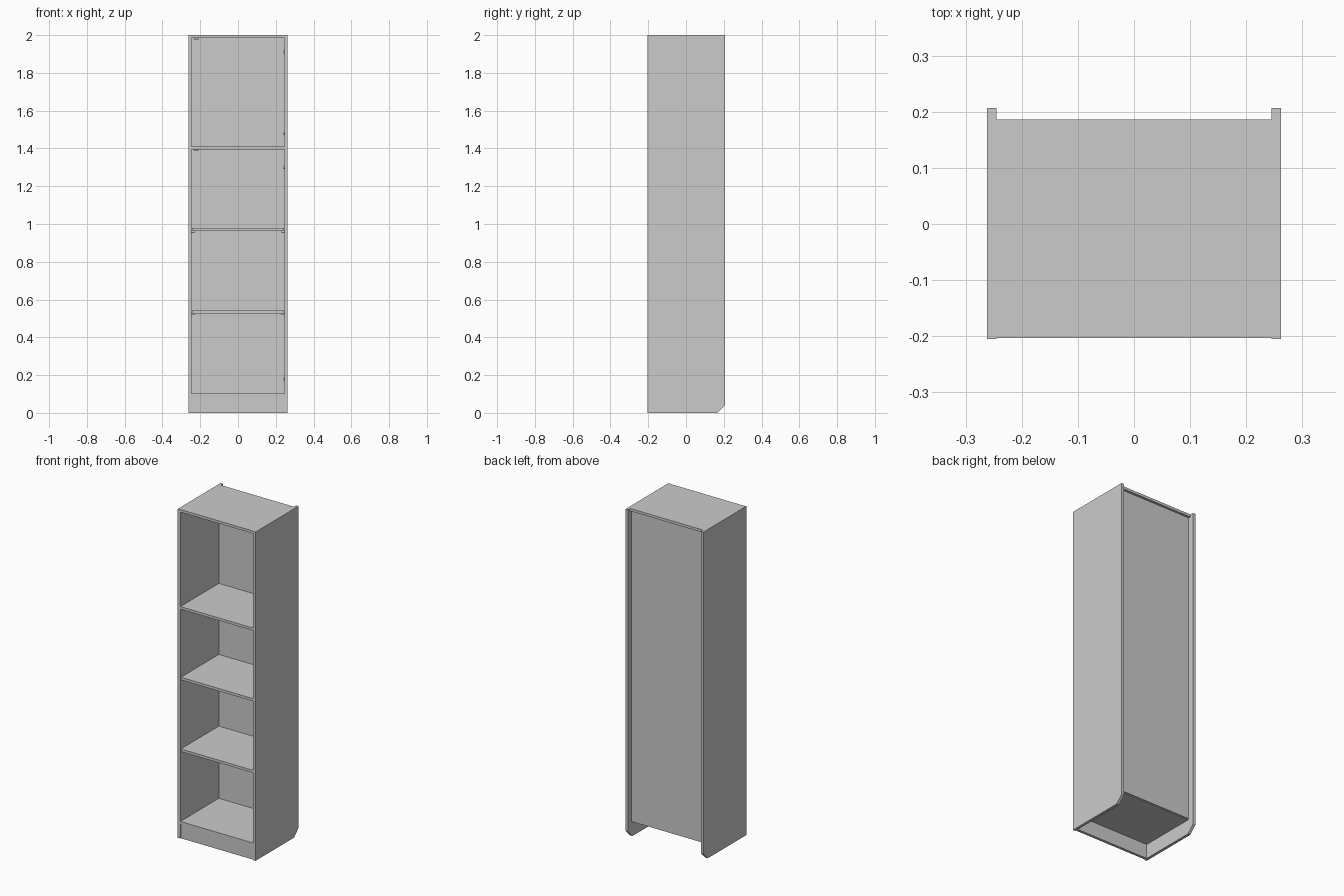
import bpy, bmesh
from mathutils import Matrix

cube = bpy.data.objects.get("Cube")
if cube:
    bpy.data.objects.remove(cube, do_unlink=True)

# One plain grey finish
grey = bpy.data.materials.new("light_grey")
grey.use_nodes = True
colour = (0.6, 0.6, 0.6, 1)
grey.diffuse_color = colour
grey.node_tree.nodes["Principled BSDF"].inputs["Base Color"].default_value = colour

INNER, OUTER = 0.245, 0.262      # side panel faces
FRONT, BACK = -0.205, 0.207      # side panel edges
BOARD = 0.016                    # board thickness


def finish(name, bm):
    bmesh.ops.recalc_face_normals(bm, faces=bm.faces)
    mesh = bpy.data.meshes.new(name)
    bm.to_mesh(mesh)
    bm.free()
    mesh.materials.append(grey)
    obj = bpy.data.objects.new(name, mesh)
    bpy.context.collection.objects.link(obj)
    return obj


def box(name, x, y, z):
    """Box from (min, max) pairs."""
    bm = bmesh.new()
    bmesh.ops.create_cube(bm, size=1)
    for v in bm.verts:
        v.co = [lo + (c + 0.5) * (hi - lo) for c, (lo, hi) in zip(v.co, (x, y, z))]
    return finish(name, bm)


def stud(name, centre, radius, depth, axis):
    """Small round fitting along x or z."""
    bm = bmesh.new()
    turn = Matrix.Rotation(1.5708, 4, 'Y') if axis == 'X' else Matrix()
    bmesh.ops.create_cone(bm, cap_ends=True, segments=12, radius1=radius, radius2=radius,
                          depth=depth, matrix=Matrix.Translation(centre) @ turn)
    return finish(name, bm)


# Side panels with the back bottom corner cut off to clear a skirting board
profile = [(FRONT, 0), (0.165, 0), (BACK, 0.042), (BACK, 2), (FRONT, 2)]
for side, sign in (("left", 1), ("right", -1)):
    bm = bmesh.new()
    face = bm.faces.new([bm.verts.new((sign * INNER, y, z)) for y, z in profile])
    ext = bmesh.ops.extrude_face_region(bm, geom=[face])
    moved = [v for v in ext["geom"] if isinstance(v, bmesh.types.BMVert)]
    bmesh.ops.translate(bm, verts=moved, vec=(sign * (OUTER - INNER), 0, 0))
    finish(side + "_side_panel", bm)

# Boards between the sides
span = (-INNER, INNER)
box("top_board", span, (-0.203, 0.186), (2 - BOARD, 2))
box("fixed_shelf", span, (-0.203, 0.166), (1.394, 1.41))
box("bottom_shelf", span, (-0.203, 0.166), (0.087, 0.103))
box("plinth", span, (-0.2, -0.184), (0, 0.087))
box("back_panel", span, (0.166, 0.172), (0.092, 2 - BOARD))

# Loose shelves on pegs
for name, z in (("upper", 0.963), ("lower", 0.527)):
    box(name + "_shelf", (-INNER + 0.001, INNER - 0.001), (-0.2, 0.164), (z, z + BOARD))
    for sign in (-1, 1):
        for y in (-0.15, 0.11):
            stud(name + "_shelf_peg", (sign * (INNER - 0.007), y, z - 0.005), 0.005, 0.014, 'X')

# Door bumpers under the top and the fixed shelf
for z in (2 - BOARD, 1.394):
    stud("door_bumper", (-0.22, -0.18, z - 0.003), 0.012, 0.006, 'Z')

# Hinge plugs on the left wall
for z in (1.91, 1.48, 1.3, 0.18):
    stud("hinge_plug", (INNER - 0.002, -0.165, z), 0.008, 0.005, 'X')
